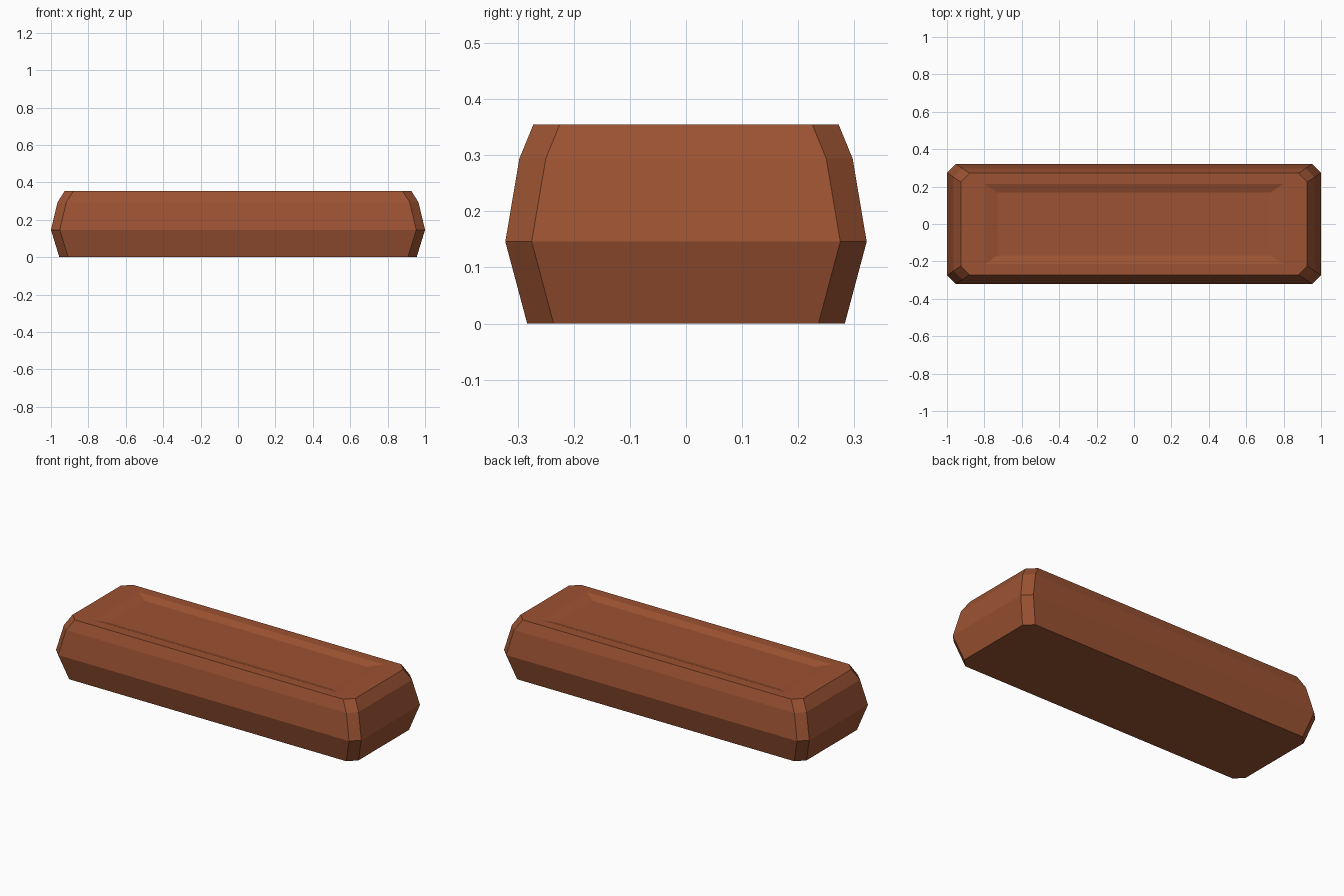
import bpy, bmesh

if "Cube" in bpy.data.objects:
    bpy.data.objects.remove(bpy.data.objects["Cube"])

brown = bpy.data.materials.new("warm_brown")
brown.diffuse_color = (0.33, 0.085, 0.032, 1)
brown.use_nodes = True
brown.node_tree.nodes["Principled BSDF"].inputs["Base Color"].default_value = brown.diffuse_color


def ring(bm, hx, hy, z, cut):
    """Rectangle with chamfered corners, eight points counter-clockwise."""
    quarter = [(hx, hy - cut), (hx - cut, hy)]
    pts = []
    for sx, sy in ((1, 1), (-1, 1), (-1, -1), (1, -1)):
        part = quarter if sx * sy > 0 else quarter[::-1]
        pts += [(sx * x, sy * y, z) for x, y in part]
    return [bm.verts.new(p) for p in pts]


# Half length, half width, height, corner chamfer: outer body, then sunken top
sections = [
    (0.955, 0.283, 0.0, 0.047),
    (1.0, 0.322, 0.146, 0.047),
    (0.965, 0.297, 0.294, 0.047),
    (0.926, 0.272, 0.355, 0.047),
    (0.80, 0.215, 0.355, 0.0),
    (0.73, 0.168, 0.339, 0.0),
]

bm = bmesh.new()
rings = [ring(bm, *s) for s in sections]
for a, b in zip(rings, rings[1:]):
    for i in range(8):
        j = (i + 1) % 8
        bm.faces.new((a[i], a[j], b[j], b[i]))
bm.faces.new(rings[0][::-1])   # underside
bm.faces.new(rings[-1])        # recess floor

# Merge the doubled points of the square recess corners
bmesh.ops.remove_doubles(bm, verts=bm.verts, dist=1e-4)
bmesh.ops.recalc_face_normals(bm, faces=bm.faces)

mesh = bpy.data.meshes.new("ingot_block")
bm.to_mesh(mesh)
bm.free()
mesh.materials.append(brown)
block = bpy.data.objects.new("ingot_block", mesh)
bpy.context.collection.objects.link(block)
